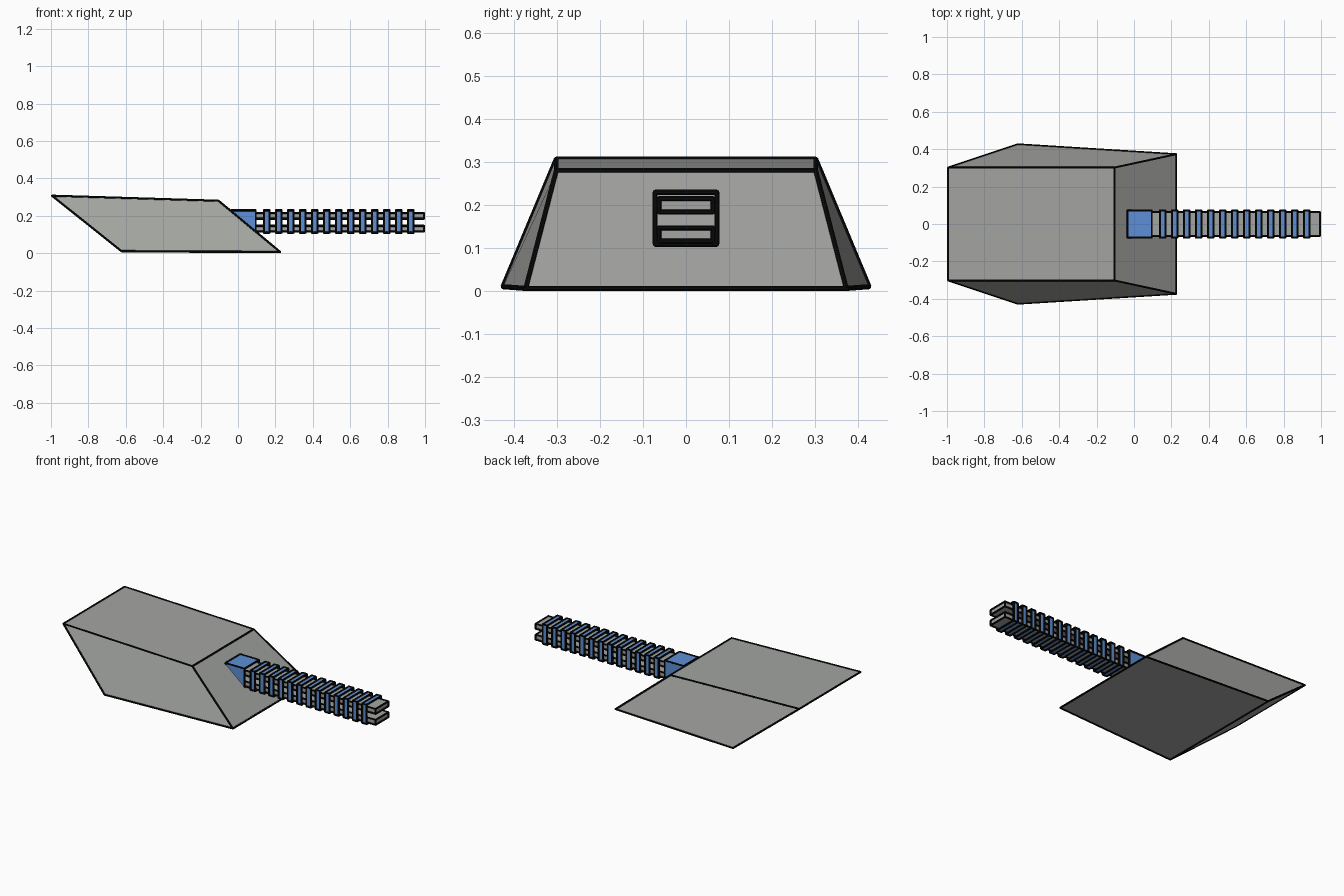
import bpy, bmesh
from mathutils import Vector

if "Cube" in bpy.data.objects:
    bpy.data.objects.remove(bpy.data.objects["Cube"])


def material(name, color):
    mat = bpy.data.materials.new(name)
    mat.diffuse_color = (*color, 1)
    mat.use_nodes = True
    mat.node_tree.nodes["Principled BSDF"].inputs["Base Color"].default_value = mat.diffuse_color
    return mat


blue = material("blue_paint", (0.11, 0.275, 0.68))
grey = material("grey_paint", (0.37, 0.38, 0.36))
black = material("black_trim", (0.003, 0.003, 0.003))
TRIM = 0.006  # radius of the black edge trim


def make_object(name, bm, mat):
    bmesh.ops.recalc_face_normals(bm, faces=bm.faces)
    mesh = bpy.data.meshes.new(name)
    bm.to_mesh(mesh)
    bm.free()
    mesh.materials.append(mat)
    obj = bpy.data.objects.new(name, mesh)
    bpy.context.collection.objects.link(obj)
    return obj


def loft(bm, loops, closed=False):
    """Join successive four-point loops with quads."""
    rings = [[bm.verts.new(p) for p in loop] for loop in loops]
    pairs = list(zip(rings, rings[1:]))
    if closed:
        pairs.append((rings[-1], rings[0]))
    else:
        bm.faces.new(rings[0])
        bm.faces.new(rings[-1])
    for a, b in pairs:
        for i in range(4):
            j = (i + 1) % 4
            bm.faces.new((a[i], a[j], b[j], b[i]))


def edge_trim(name, a, b):
    """Thin black rods along the twelve edges between two four-point loops."""
    bm = bmesh.new()
    for i in range(4):
        j = (i + 1) % 4
        for p, q in ((a[i], a[j]), (b[i], b[j]), (a[i], b[i])):
            p, q = Vector(p), Vector(q)
            made = bmesh.ops.create_cone(bm, cap_ends=True, segments=6, radius1=TRIM,
                                         radius2=TRIM, depth=(q - p).length)["verts"]
            turn = (q - p).to_track_quat("Z", "Y")
            for v in made:
                v.co = turn @ v.co + (p + q) / 2
    make_object(name, bm, black)


def rect(x, y, z0, z1):
    return [(x, -y, z0), (x, y, z0), (x, y, z1), (x, -y, z1)]


def solid(name, a, b):
    bm = bmesh.new()
    loft(bm, [a, b])
    make_object(name, bm, grey)
    edge_trim(name + "_trim", a, b)


def sleeve(name, x0, x1):
    """Hollow rectangular band around the gun bars."""
    bm = bmesh.new()
    outer, inner = (0.072, 0.109, 0.230), (0.066, 0.114, 0.225)
    loft(bm, [rect(x0, *outer), rect(x1, *outer),
              rect(x1, *inner), rect(x0, *inner)], closed=True)
    make_object(name, bm, blue)
    edge_trim(name + "_trim", rect(x0, *outer), rect(x1, *outer))


# Turret body, sloped on every side
bottom = [(-0.622, -0.426, 0.010), (0.226, -0.373, 0.006),
          (0.226, 0.373, 0.006), (-0.622, 0.426, 0.010)]
top = [(-0.994, -0.302, 0.307), (-0.104, -0.302, 0.280),
       (-0.104, 0.302, 0.280), (-0.994, 0.302, 0.307)]
solid("turret_body", bottom, top)

# Two flat gun bars
solid("lower_gun_bar", rect(0, 0.063, 0.116, 0.147), rect(0.994, 0.063, 0.116, 0.147))
solid("upper_gun_bar", rect(0, 0.063, 0.184, 0.215), rect(0.994, 0.063, 0.184, 0.215))

# Gun mount sleeve and evenly spaced bands
sleeve("gun_mount", -0.035, 0.095)
for i in range(13):
    x = 0.153 + i * 0.0642
    sleeve(f"gun_band_{i + 1}", x - 0.015, x + 0.015)
